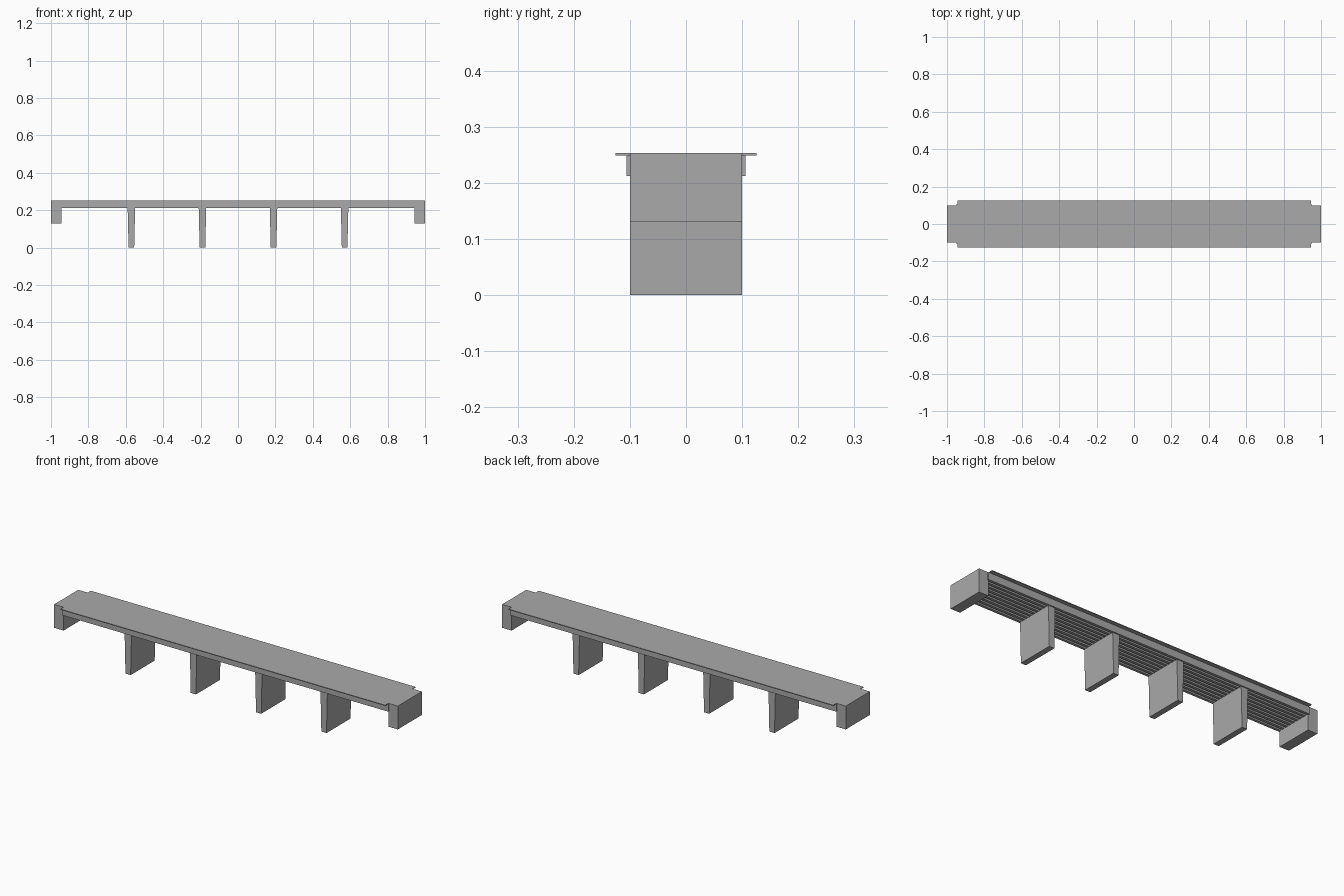
import bpy
import bmesh

cube = bpy.data.objects.get("Cube")
if cube:
    bpy.data.objects.remove(cube, do_unlink=True)

concrete = bpy.data.materials.new("concrete grey")
concrete.use_nodes = True
GREY = (0.4, 0.4, 0.4, 1)
concrete.diffuse_color = GREY
concrete.node_tree.nodes["Principled BSDF"].inputs["Base Color"].default_value = GREY


def block(name, x, y, z, taper=1.0):
    """Box between (min, max) pairs; taper scales the bottom in x."""
    bm = bmesh.new()
    bmesh.ops.create_cube(bm, size=1)
    for v in bm.verts:
        scale = taper if v.co.z < 0 else 1
        v.co = [sum(r) / 2 + c * (r[1] - r[0])
                for c, r in zip((v.co.x * scale, v.co.y, v.co.z), (x, y, z))]
    mesh = bpy.data.meshes.new(name)
    bm.to_mesh(mesh)
    bm.free()
    mesh.materials.append(concrete)
    obj = bpy.data.objects.new(name, mesh)
    bpy.context.collection.objects.link(obj)
    return obj


TOP, DECK_BOTTOM, BEAM_BOTTOM = 0.253, 0.249, 0.212
HALF_WIDTH = 0.1
SPAN = 0.38

# Thin road deck overhanging the beams
block("road_deck", (-0.945, 0.945), (-0.126, 0.126), (DECK_BOTTOM, TOP))

# Abutments at both ends
for side, sign in (("left", 1), ("right", -1)):
    block("abutment_" + side, sorted((sign * 0.945, sign)),
          (-HALF_WIDTH, HALF_WIDTH), (0.13, TOP))

# Parallel girders under the deck
BEAMS, BEAM_WIDTH, OUTER = 9, 0.014, 0.106
pitch = (2 * OUTER - BEAM_WIDTH) / (BEAMS - 1)
for i in range(BEAMS):
    y = -OUTER + i * pitch
    block(f"girder_{i + 1}", (-0.95, 0.95), (y, y + BEAM_WIDTH),
          (BEAM_BOTTOM, DECK_BOTTOM))

# Wall piers, slightly narrower at the foot
for i in range(4):
    x = (i - 1.5) * SPAN
    block(f"pier_{i + 1}", (x - 0.02, x + 0.02),
          (-HALF_WIDTH, HALF_WIDTH), (0, BEAM_BOTTOM), taper=0.75)
